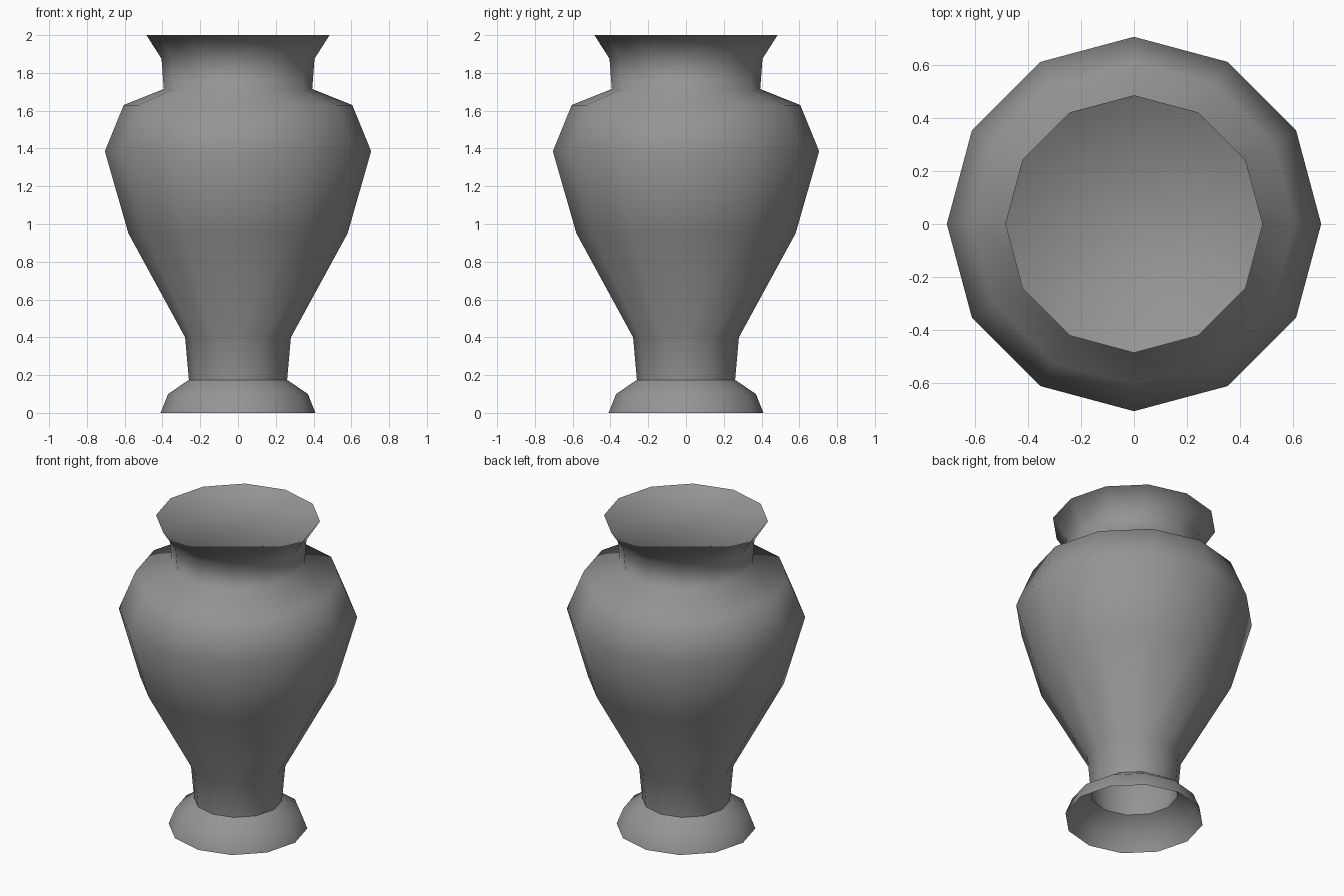
import bpy, bmesh
from math import cos, sin, tau

if "Cube" in bpy.data.objects:
    bpy.data.objects.remove(bpy.data.objects["Cube"])

SIDES = 12

grey = bpy.data.materials.new("dark_grey")
grey.diffuse_color = (0.3, 0.3, 0.3, 1)
grey.use_nodes = True
grey.node_tree.nodes["Principled BSDF"].inputs["Base Color"].default_value = grey.diffuse_color


def lathe(name, profile, cap=False):
    """Revolve (radius, height) points into a thin smooth shell."""
    bm = bmesh.new()
    rings = [[bm.verts.new((r * cos(tau * i / SIDES), r * sin(tau * i / SIDES), z))
              for i in range(SIDES)] for r, z in profile]
    for low, high in zip(rings, rings[1:]):
        for i in range(SIDES):
            j = (i + 1) % SIDES
            bm.faces.new((low[i], low[j], high[j], high[i]))
    if cap:
        bm.faces.new(rings[-1][::-1])
    for f in bm.faces:
        f.smooth = True
    mesh = bpy.data.meshes.new(name)
    bm.to_mesh(mesh)
    bm.free()
    mesh.materials.append(grey)
    obj = bpy.data.objects.new(name, mesh)
    bpy.context.collection.objects.link(obj)
    return obj


# Flared open foot
lathe("vase_foot", [(0.41, 0), (0.37, 0.10), (0.26, 0.175)])

# Body, shoulder, neck and flared lip, closed across the mouth
lathe("vase_body", [(0.26, 0.175), (0.28, 0.40), (0.58, 0.95), (0.705, 1.385),
                    (0.605, 1.63), (0.393, 1.715), (0.405, 1.875), (0.485, 2.0)],
      cap=True)
